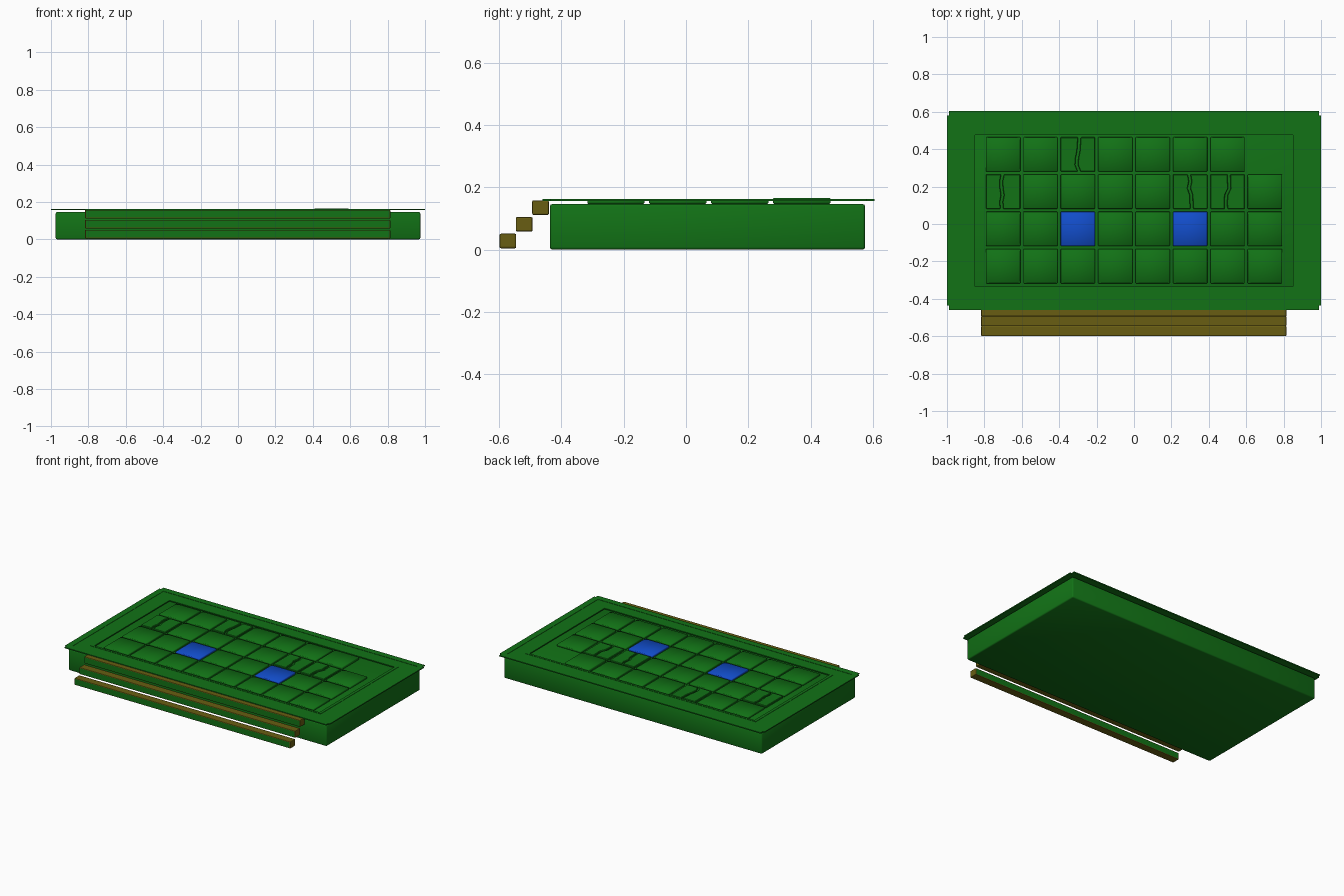
import bpy, bmesh, random

if "Cube" in bpy.data.objects:
    bpy.data.objects.remove(bpy.data.objects["Cube"])

random.seed(4)


def material(name, rgb):
    m = bpy.data.materials.new(name)
    m.diffuse_color = (*rgb, 1)
    m.use_nodes = True
    m.node_tree.nodes["Principled BSDF"].inputs["Base Color"].default_value = m.diffuse_color
    return m


GREEN = material("green", (0.006, 0.17, 0.008))
OLIVE = material("olive", (0.14, 0.11, 0.006))
BLUE = material("blue", (0.006, 0.075, 0.6))


def finish(bm, name, mats, smooth=False):
    bmesh.ops.recalc_face_normals(bm, faces=bm.faces)
    me = bpy.data.meshes.new(name)
    bm.to_mesh(me)
    bm.free()
    for m in mats:
        me.materials.append(m)
    for p in me.polygons:
        p.use_smooth = smooth
    ob = bpy.data.objects.new(name, me)
    bpy.context.collection.objects.link(ob)
    return ob


def prism(bm, outline, z0, z1):
    lo = [bm.verts.new((x, y, z0)) for x, y in outline]
    hi = [bm.verts.new((x, y, z1)) for x, y in outline]
    bm.faces.new(lo[::-1])
    bm.faces.new(hi)
    for i in range(len(lo)):
        j = (i + 1) % len(lo)
        bm.faces.new((lo[i], lo[j], hi[j], hi[i]))


def box(bm, x0, x1, y0, y1, z0, z1):
    prism(bm, [(x0, y0), (x1, y0), (x1, y1), (x0, y1)], z0, z1)


def ring(bm, outer, inner, z0, z1):
    # rectangular ring between two (x0, x1, y0, y1) rectangles
    def corners(r):
        return [(r[0], r[2]), (r[1], r[2]), (r[1], r[3]), (r[0], r[3])]
    rows = [[bm.verts.new((x, y, z)) for x, y in corners(r)]
            for r, z in ((outer, z0), (outer, z1), (inner, z1), (inner, z0))]
    for k in range(4):
        a, b = rows[k], rows[(k + 1) % 4]
        for i in range(4):
            j = (i + 1) % 4
            bm.faces.new((a[i], a[j], b[j], b[i]))


# solid platform with softly rounded edges
bm = bmesh.new()
box(bm, -0.975, 0.975, -0.437, 0.575, 0.0, 0.146)
body = finish(bm, "platform_body", [GREEN], True)
bev = body.modifiers.new("soft_edges", "BEVEL")
bev.width, bev.segments = 0.008, 2

# thin floor border around the tiled field
bm = bmesh.new()
ring(bm, (-0.965, 0.965, -0.42, 0.565), (-0.85, 0.85, -0.335, 0.475), 0.157, 0.161)
finish(bm, "floor_border", [GREEN])

# raised lip around the tiles
bm = bmesh.new()
ring(bm, (-0.87, 0.87, -0.35, 0.49), (-0.85, 0.85, -0.335, 0.475), 0.156, 0.163)
finish(bm, "inner_trim", [GREEN])

# overhanging edge strips, leaving small notches at the corners
bm = bmesh.new()
for s in (-1, 1):
    xs = sorted((s * 0.958, s * 1.0))
    box(bm, *xs, -0.437, 0.58, 0.156, 0.163)
for y0, y1 in ((-0.46, -0.418), (0.563, 0.605)):
    box(bm, -0.988, 0.988, y0, y1, 0.156, 0.163)
finish(bm, "edge_strips", [GREEN])


def split_tile(bm, x0, x1, y0, y1):
    # cracked tile: two pieces with uneven facing edges
    mid = (x0 + x1) / 2
    ys = [y0 + (y1 - y0) * k / 5 for k in range(6)]
    jag = [mid + random.uniform(-0.012, 0.012) for _ in ys]
    left = [(x0, y0)] + [(x - 0.007, y) for x, y in zip(jag, ys)] + [(x0, y1)]
    right = [(x1, y1)] + [(x + 0.007, y) for x, y in zip(jag[::-1], ys[::-1])] + [(x1, y0)]
    prism(bm, left, 0.147, 0.162)
    prism(bm, right, 0.147, 0.16)


# floor tiles: 8 columns by 4 rows, some cracked, two blue, one missing
cracked = {(2, 3), (0, 2), (5, 2), (6, 2)}
blue = {(2, 1), (5, 1)}
for row in range(4):
    for col in range(8):
        if (col, row) == (7, 3):
            continue
        cx, cy = -0.7 + 0.2 * col, -0.225 + 0.199 * row
        r = 0.092
        bm = bmesh.new()
        if (col, row) in cracked:
            split_tile(bm, cx - r, cx + r, cy - r, cy + r)
        else:
            top = 0.166 if (col, row) == (6, 3) else 0.162
            box(bm, cx - r, cx + r, cy - r, cy + r, 0.147, top)
        tile = finish(bm, f"floor_tile_{row}_{col}",
                      [BLUE if (col, row) in blue else GREEN], (col, row) not in cracked)
        bev = tile.modifiers.new("worn_edges", "BEVEL")
        bev.width, bev.segments = 0.003, 1

# three floating steps with green risers and olive treads
for i in range(3):
    y, z = -0.599 + 0.0525 * i, 0.004 + 0.0535 * i
    bm = bmesh.new()
    box(bm, -0.818, 0.815, y, y + 0.054, z, z + 0.047)
    step = finish(bm, f"step_{i + 1}", [OLIVE, GREEN])
    for p in step.data.polygons:
        if abs(p.normal.y) > 0.5:
            p.material_index = 1
    bev = step.modifiers.new("worn_edges", "BEVEL")
    bev.width, bev.segments, bev.material = 0.005, 2, 0
